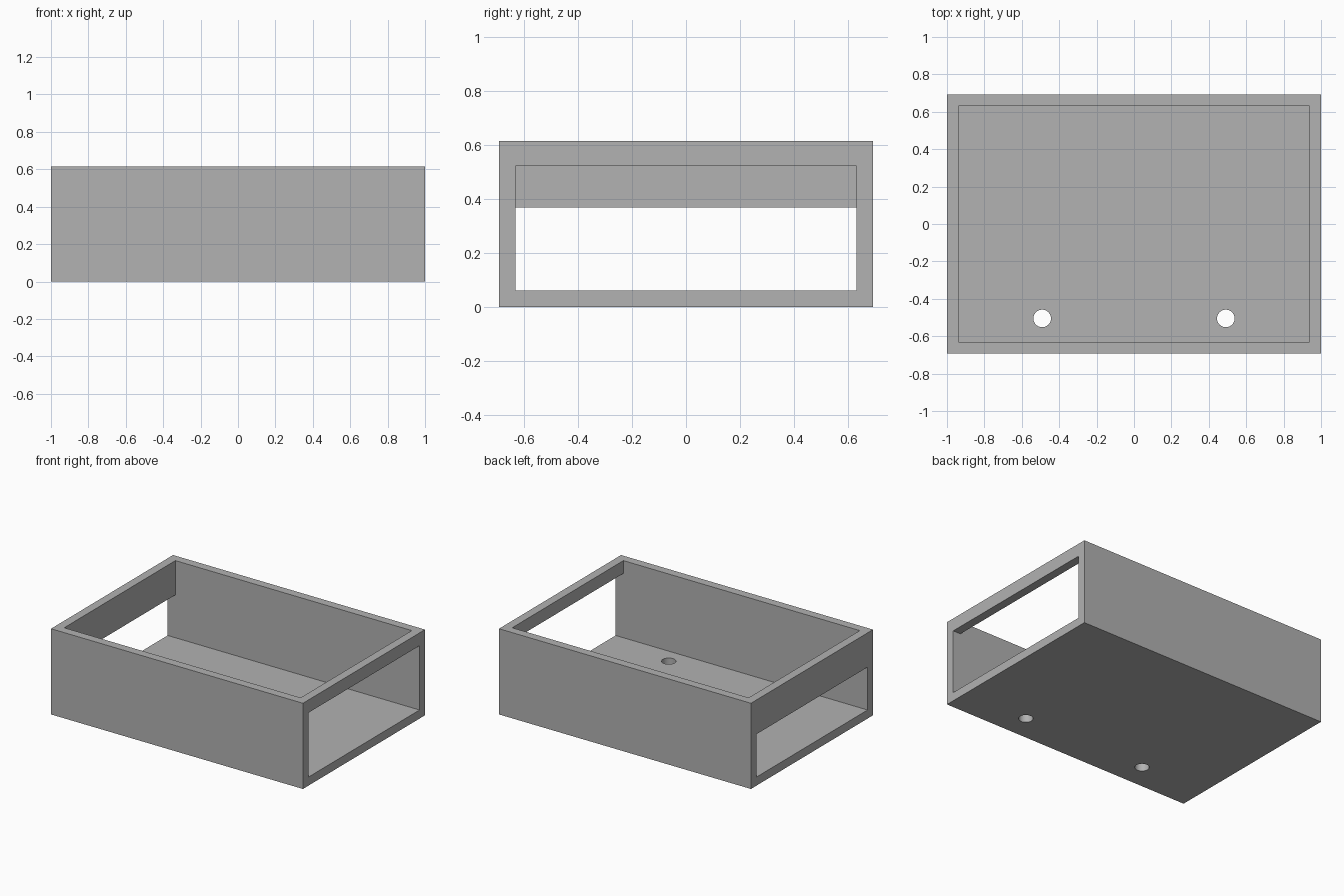
import bpy
import bmesh
from mathutils import Matrix, Vector

cube = bpy.data.objects.get("Cube")
if cube:
    bpy.data.objects.remove(cube, do_unlink=True)

# Overall sizes
HALF_X, HALF_Y, HEIGHT = 1.0, 0.692, 0.615
WALL = 0.0615
INNER_X, INNER_Y = HALF_X - WALL, HALF_Y - WALL
LEFT_OPENING_TOP, RIGHT_OPENING_TOP = 0.523, 0.369
HOLE_X, HOLE_Y, HOLE_RADIUS = 0.491, -0.505, 0.047

grey = bpy.data.materials.new("plain grey")
grey.use_nodes = True
colour = (0.445, 0.445, 0.445, 1.0)
grey.diffuse_color = colour
grey.node_tree.nodes["Principled BSDF"].inputs["Base Color"].default_value = colour


def make_object(name, bm):
    bmesh.ops.recalc_face_normals(bm, faces=bm.faces)
    mesh = bpy.data.meshes.new(name)
    bm.to_mesh(mesh)
    bm.free()
    mesh.materials.append(grey)
    obj = bpy.data.objects.new(name, mesh)
    bpy.context.collection.objects.link(obj)
    return obj


def prism(name, profile, half_depth):
    """Extrude an (x, z) outline symmetrically along y."""
    bm = bmesh.new()
    face = bm.faces.new([bm.verts.new((x, -half_depth, z)) for x, z in profile])
    new = bmesh.ops.extrude_face_region(bm, geom=[face])["geom"]
    verts = [v for v in new if isinstance(v, bmesh.types.BMVert)]
    bmesh.ops.translate(bm, verts=verts, vec=Vector((0, 2 * half_depth, 0)))
    return make_object(name, bm)


def cut(target, cutter):
    cutter.hide_render = True
    mod = target.modifiers.new("cut", 'BOOLEAN')
    mod.operation = 'DIFFERENCE'
    mod.solver = 'EXACT'
    mod.object = cutter
    bpy.context.view_layer.objects.active = target
    bpy.ops.object.modifier_apply(modifier=mod.name)
    bpy.data.objects.remove(cutter, do_unlink=True)


# Solid block of the open box
box = prism("open_box", [(-HALF_X, 0), (HALF_X, 0), (HALF_X, HEIGHT), (-HALF_X, HEIGHT)], HALF_Y)

# Cavity, open at the top, with a tall end opening on +x and a lower one on -x
far, above = HALF_X + 0.1, HEIGHT + 0.1
cavity = prism("cavity_cutter", [
    (-far, WALL), (far, WALL),
    (far, LEFT_OPENING_TOP), (INNER_X, LEFT_OPENING_TOP),
    (INNER_X, above), (-INNER_X, above),
    (-INNER_X, RIGHT_OPENING_TOP), (-far, RIGHT_OPENING_TOP)], INNER_Y)
cut(box, cavity)

# Two round screw holes through the floor
for side in (-1, 1):
    bm = bmesh.new()
    bmesh.ops.create_cone(bm, cap_ends=True, segments=48, radius1=HOLE_RADIUS,
                          radius2=HOLE_RADIUS, depth=4 * WALL,
                          matrix=Matrix.Translation((side * HOLE_X, HOLE_Y, WALL / 2)))
    cut(box, make_object("hole_cutter", bm))

# Smooth hole walls, crisp box edges
bpy.ops.object.select_all(action='DESELECT')
box.select_set(True)
bpy.context.view_layer.objects.active = box
bpy.ops.object.shade_smooth_by_angle(angle=0.5)
